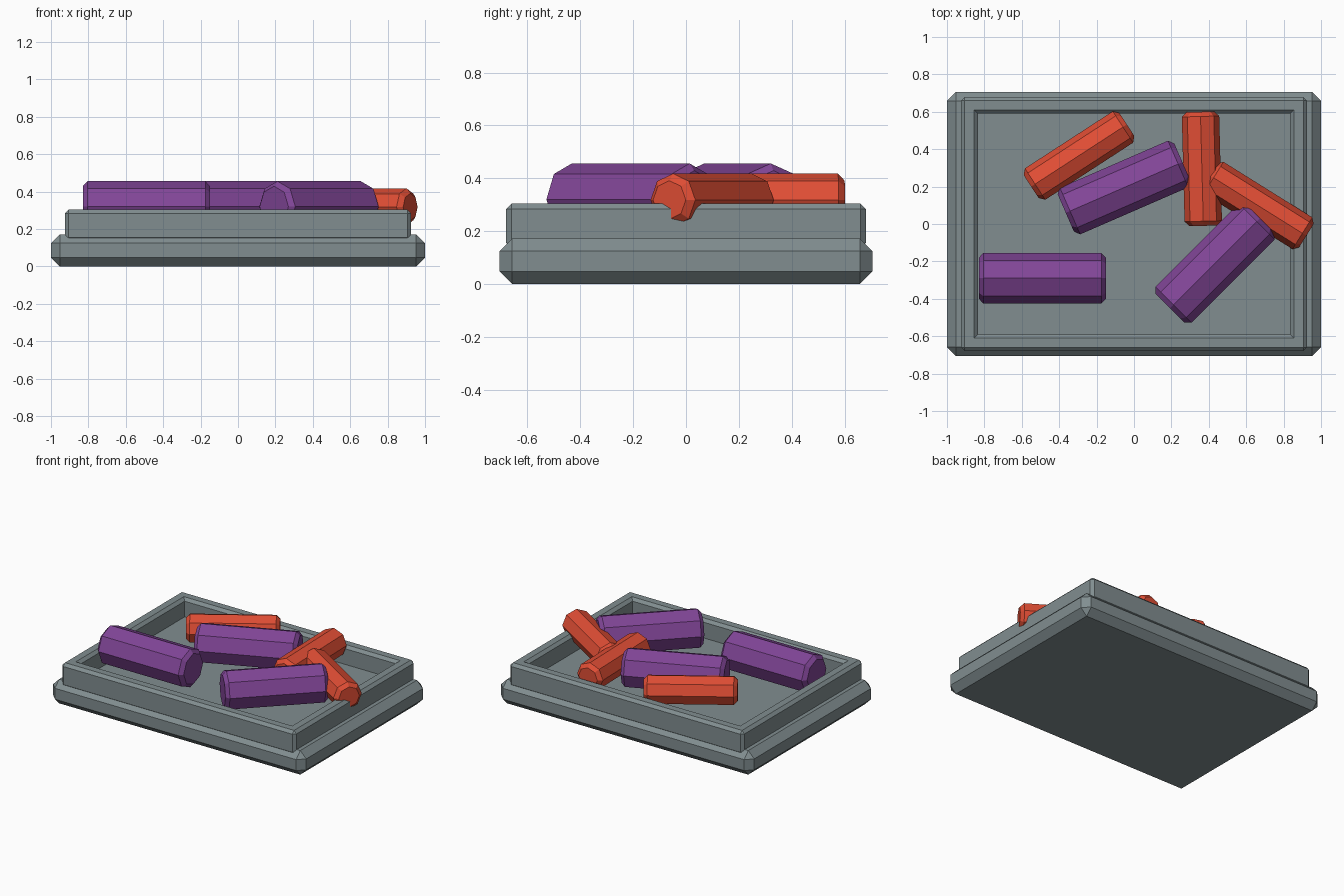
import bpy, bmesh
from math import radians
from mathutils import Matrix

if "Cube" in bpy.data.objects:
    bpy.data.objects.remove(bpy.data.objects["Cube"])


def material(name, rgb):
    m = bpy.data.materials.new(name)
    m.diffuse_color = (*rgb, 1)
    m.use_nodes = True
    m.node_tree.nodes["Principled BSDF"].inputs["Base Color"].default_value = m.diffuse_color
    return m


GREY = material("grey", (0.22, 0.27, 0.28))
PURPLE = material("purple", (0.22, 0.06, 0.31))
ORANGE = material("orange", (0.75, 0.075, 0.035))


def finish(bm, name, mat):
    bmesh.ops.recalc_face_normals(bm, faces=bm.faces)
    mesh = bpy.data.meshes.new(name)
    bm.to_mesh(mesh)
    bm.free()
    mesh.materials.append(mat)
    obj = bpy.data.objects.new(name, mesh)
    bpy.context.collection.objects.link(obj)
    return obj


def chamfer(bm, edges, width):
    bmesh.ops.bevel(bm, geom=edges, offset=width, offset_type='OFFSET',
                    segments=1, affect='EDGES', profile=0.5)


# Chamfered tray base
bm = bmesh.new()
bmesh.ops.create_cube(bm, size=1)
bmesh.ops.scale(bm, vec=(2, 1.41, 0.172), verts=bm.verts)
bmesh.ops.translate(bm, vec=(0, 0, 0.086), verts=bm.verts)
chamfer(bm, bm.edges[:], 0.047)
finish(bm, "tray_base", GREY)

# Raised rim: rectangular ring, chamfered except on the inner upright corners
bm = bmesh.new()
OX, OY, IX, IY = 0.925, 0.68, 0.835, 0.59
loops = []
for x, y, z in ((OX, OY, 0.135), (OX, OY, 0.304), (IX, IY, 0.304), (IX, IY, 0.135)):
    loops.append([bm.verts.new((sx * x, sy * y, z))
                  for sx, sy in ((-1, -1), (1, -1), (1, 1), (-1, 1))])
for i in range(4):
    a, b = loops[i], loops[(i + 1) % 4]
    for j in range(4):
        k = (j + 1) % 4
        bm.faces.new((a[j], a[k], b[k], b[j]))
bmesh.ops.recalc_face_normals(bm, faces=bm.faces)


def is_sharp_edge(e):
    inner_upright = all(abs(abs(v.co.x) - IX) < 1e-4 for v in e.verts) and \
        abs(e.verts[0].co.z - e.verts[1].co.z) > 0.01
    mitre = abs(e.verts[0].co.x - e.verts[1].co.x) > 0.01 and \
        abs(e.verts[0].co.y - e.verts[1].co.y) > 0.01
    return not inner_upright and not mitre


chamfer(bm, [e for e in bm.edges if is_sharp_edge(e)], 0.02)
finish(bm, "tray_rim", GREY)


# Eight-sided rods lying in the tray, with chamfered ends
def rod(name, mat, radius, length, centre, angle):
    bm = bmesh.new()
    bmesh.ops.create_cone(bm, cap_ends=True, segments=8, radius1=radius,
                          radius2=radius, depth=length)
    ends = [e for e in bm.edges if abs(e.verts[0].co.z - e.verts[1].co.z) < 1e-4]
    chamfer(bm, ends, 0.025)
    bmesh.ops.transform(bm, matrix=Matrix.Rotation(radians(90), 4, 'Y'), verts=bm.verts)
    obj = finish(bm, name, mat)
    obj.location = centre
    obj.rotation_euler.z = radians(angle)


for i, (x, y, a) in enumerate(((-0.49, -0.29, 0), (-0.053, 0.195, 23.5), (0.433, -0.209, 45))):
    rod(f"thick_rod_{i + 1}", PURPLE, 0.136, 0.68, (x, y, 0.32), a)
for i, (x, y, a) in enumerate(((-0.294, 0.366, 33), (0.363, 0.295, 91.5), (0.663, 0.099, -32))):
    rod(f"thin_rod_{i + 1}", ORANGE, 0.1, 0.61, (x, y, 0.318), a)
